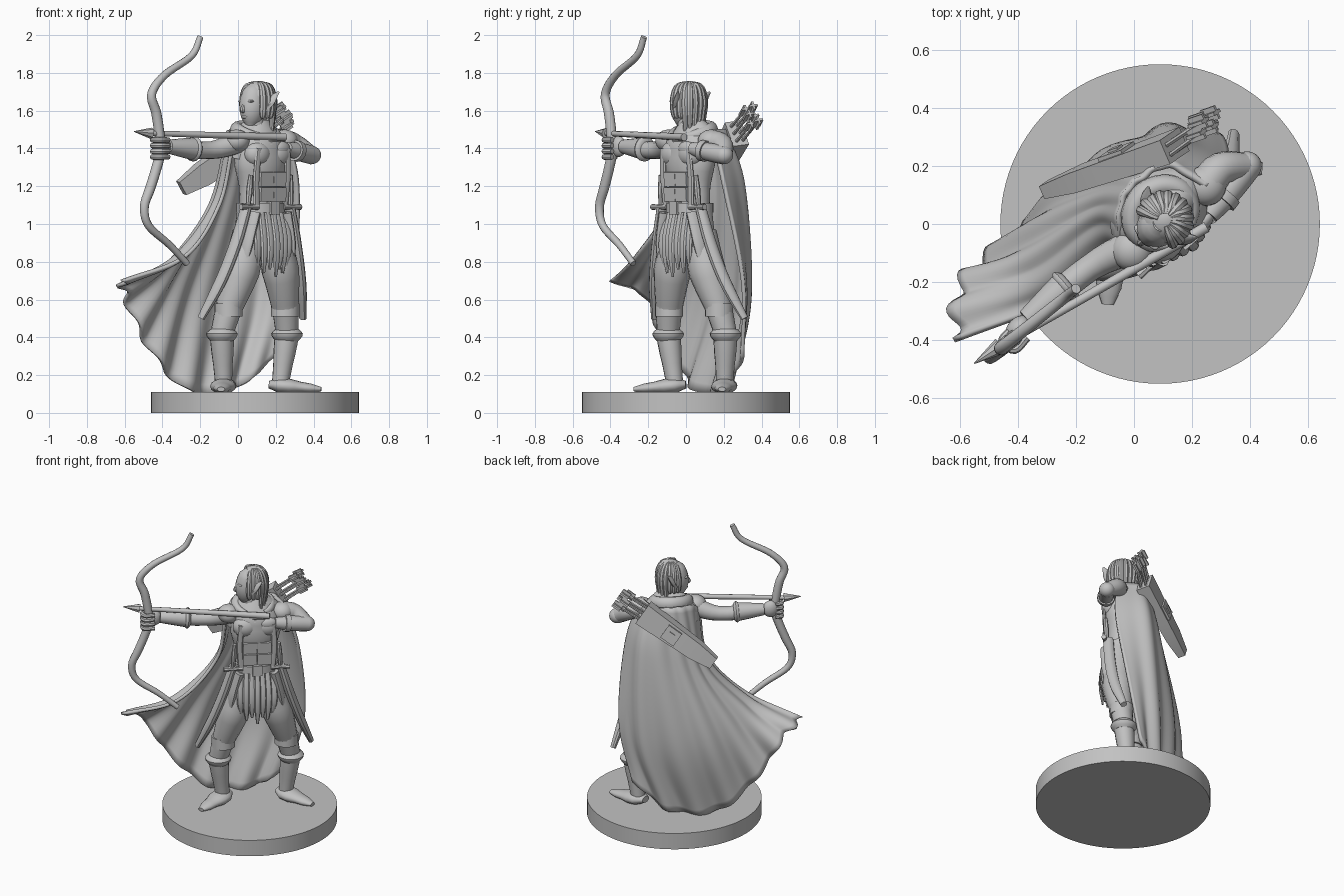
import bpy
import bmesh
from math import sin, cos, pi, radians, atan2
from mathutils import Vector, Matrix

start_cube = bpy.data.objects.get("Cube")
if start_cube:
    bpy.data.objects.remove(start_cube, do_unlink=True)

GREY = (.54, .54, .54, 1)
stone = bpy.data.materials.new("stone grey")
stone.use_nodes = True
stone.diffuse_color = GREY
stone.node_tree.nodes["Principled BSDF"].inputs["Base Color"].default_value = GREY

UP = Vector((0, 0, 1))
SIDE = Vector((.75, .66, 0))       # towards the left shoulder
FRONT = Vector((.66, -.75, 0))     # where the chest faces
GAZE = Vector((-.72, -.69, 0))     # where the face looks
EAR = Vector((-.69, .72, 0))
parts = []


def at_body(sideways, forwards, height):
    return Vector((.12, .02, height)) + SIDE * sideways + FRONT * forwards


def at_head(forwards, sideways, height):
    return Vector((.09, 0, height)) + GAZE * forwards + EAR * sideways


def finish(name, bm):
    bmesh.ops.recalc_face_normals(bm, faces=bm.faces)
    mesh = bpy.data.meshes.new(name)
    bm.to_mesh(mesh)
    bm.free()
    mesh.materials.append(stone)
    obj = bpy.data.objects.new(name, mesh)
    bpy.context.collection.objects.link(obj)
    parts.append(obj)
    return obj


def spline(points, steps):
    pts = [Vector(p) for p in points]
    ext = [pts[0] * 2 - pts[1]] + pts + [pts[-1] * 2 - pts[-2]]
    out = []
    for before, start, stop, after in zip(ext, ext[1:], ext[2:], ext[3:]):
        for k in range(steps):
            t = k / steps
            bend = (before * 2 - start * 5 + stop * 4 - after) * t * t
            twist = (start * 3 - before - stop * 3 + after) * t ** 3
            out.append(start + ((stop - before) * t + bend + twist) / 2)
    return out + [pts[-1]]


def limb(name, points, radii, ratio=1, side=None, sides=16, steps=5):
    """Loft ellipses along a smooth path; the radii spread evenly over it."""
    path = spline(points, steps)
    run = (path[-1] - path[0]).normalized()
    if side is None:
        side = UP if abs(run.z) < .6 else SIDE
    turn, grow = (pi / 4, 2 ** .5) if sides == 4 else (0, 1)
    bm = bmesh.new()
    rings = []
    for i, centre in enumerate(path):
        tangent = (path[min(i + 1, len(path) - 1)] - path[max(i - 1, 0)]).normalized()
        across = tangent.cross(side).normalized()
        along = across.cross(tangent)
        place = i / (len(path) - 1) * (len(radii) - 1)
        k = min(int(place), len(radii) - 2)
        radius = grow * (radii[k] + (radii[k + 1] - radii[k]) * (place - k))
        angles = [turn + 2 * pi * j / sides for j in range(sides)]
        rings.append([bm.verts.new(centre + along * radius * cos(a) + across * radius * ratio * sin(a))
                      for a in angles])
    for low, high in zip(rings, rings[1:]):
        for j in range(sides):
            bm.faces.new((low[j - 1], low[j], high[j], high[j - 1]))
    bm.faces.new(rings[0][::-1])
    bm.faces.new(rings[-1])
    return finish(name, bm)


def block(name, start, stop, radius, ratio=1, side=None):
    """Straight four-sided bar."""
    return limb(name, [start, stop], [radius, radius], ratio, side, sides=4, steps=1)


def blob(name, centre, size, facing):
    """Ellipsoid whose first axis points along facing."""
    bm = bmesh.new()
    bmesh.ops.create_uvsphere(bm, u_segments=24, v_segments=14, radius=1)
    spin = Matrix.Rotation(atan2(facing.y, facing.x), 4, "Z")
    bm.transform(Matrix.Translation(centre) @ spin @ Matrix.Diagonal((*size, 1)))
    return finish(name, bm)


# Round base
bm = bmesh.new()
bmesh.ops.create_cone(bm, cap_ends=True, segments=96, radius1=.55, radius2=.55, depth=.11,
                      matrix=Matrix.Translation((.09, 0, .055)))
finish("base", bm)

# Torso, belt, shoulder mantle
limb("torso", [at_body(0, 0, .85), at_body(0, 0, 1.55)], [.12, .15, .125, .13, .16, .15, .05],
     ratio=.7, sides=24, steps=18)
limb("belt", [at_body(0, 0, 1.06), at_body(0, 0, 1.11)], [.14, .14], ratio=.8, sides=32, steps=1)
block("buckle", at_body(0, .1, 1.05), at_body(0, .1, 1.12), .03, ratio=.7)
limb("mantle", [at_body(0, -.06, 1.36), at_body(0, -.01, 1.55)], [.19, .185, .17, .13, .07],
     ratio=.65, sides=24, steps=12)

# Lowered hood, a soft roll around the neck that hangs down the back
arc = [radians(angle) for angle in range(-150, 151, 30)]
limb("hood", [at_body(.11 * sin(a) - .01, -.02 - .1 * cos(a), 1.48 + .02 * cos(a)) for a in arc],
     [.02, .045, .05, .045, .02], ratio=.8, side=UP)
blob("hood_back", at_body(-.02, -.1, 1.46), (.06, .11, .08), FRONT)

for m in (-1, 1):
    # Chest armour
    blob("chest_plate", at_body(.07 * m, .055, 1.37), (.06, .08, .07), FRONT)
    blob("shoulder_pad", at_body(.17 * m, 0, 1.44), (.07, .07, .06), FRONT)
    for height in (1.12, 1.2):
        block("belly_plate", at_body(.045 * m, .085, height), at_body(.045 * m, .09, height + .075), .044, ratio=.4)
    limb("side_strap", [at_body(.1 * m, .08, 1.1), at_body(.11 * m, .09, 1.25), at_body(.1 * m, .1, 1.4)],
         [.02, .02], ratio=.6, sides=8)

    # Sheathed blades on the hips
    limb("scabbard", [at_body(.15 * m, .06, 1.1), at_body(.21 * m, .04, .9), at_body(.28 * m, 0, .7),
                      at_body(.36 * m, -.07, .5)], [.027, .03, .03, .028, .018], ratio=1.2, sides=10)
    limb("hilt", [at_body(.15 * m, .07, 1.1), at_body(.14 * m, .08, 1.26)], [.013, .018, .012], sides=8)
    limb("hilt_guard", [at_body(.15 * m - .06, .08, 1.09), at_body(.15 * m + .06, .08, 1.09)],
         [.016, .012, .016], sides=8)

    # Tunic hanging over the hips
    limb("hip_panel", [at_body(.11 * m, .03, 1.06), at_body(.15 * m, .03, .9), at_body(.17 * m, .02, .76)],
         [.035, .03, .02], ratio=2.5)

    # Legs, boots and feet
    hip, thigh = at_body(.08 * m, 0, .95), at_body(.14 * m, 0, .75)
    knee, shin = at_body(.2 * m, -.03, .55), at_body(.23 * m, -.05, .42)
    ankle = at_body(.2 * m, -.07, .15)
    toe = SIDE * .7 * m + FRONT * .7
    limb("thigh", [hip, thigh, knee, shin], [.09, .1, .07, .06])
    limb("boot", [shin, ankle], [.065, .06, .05, .045])
    limb("boot_cuff", [shin - UP * .04, shin + UP * .025], [.06, .08, .085, .06])
    limb("knee_band", [knee - UP * .04, knee + UP * .03], [.075, .075], steps=1)
    limb("foot", [ankle - toe * .06, ankle + toe * .22 - UP * .025], [.02, .04, .04, .03, .025, .012],
         ratio=1.7, steps=10)

# Hanging skirt strips
for i in range(-3, 4):
    s = i * .033
    lean = abs(s) * .3
    limb("skirt_strip", [at_body(s, .1 - lean, 1.06), at_body(s * 1.1, .13 - lean, .9),
                         at_body(s, .12 - lean, .72 + .03 * (i % 2) + lean)],
         [.018, .021, .021, .02, .008], ratio=.7, sides=8)

# Cape: folds from shoulders to hem, left edge round the back to the right edge
folds = [
    [(.25, .13, 1.5), (.32, .2, 1.2), (.3, .3, .7), (.2, .3, .3)],
    [(.12, .2, 1.5), (.13, .3, 1.2), (.08, .32, .6), (-.03, .2, .12)],
    [(.03, .16, 1.5), (-.04, .2, 1.15), (-.2, .17, .6), (-.28, .04, .13)],
    [(-.03, .1, 1.5), (-.13, .09, 1.1), (-.33, 0, .7), (-.48, -.1, .36)],
    [(-.05, 0, 1.48), (-.14, 0, 1.1), (-.36, -.15, .8), (-.6, -.22, .62)],
    [(-.03, -.1, 1.4), (-.1, -.1, 1.1), (-.28, -.27, .83), (-.62, -.4, .7)]]
grid = [spline(row, 16) for row in zip(*[spline(fold, 10) for fold in folds])]
bm = bmesh.new()
cape = []
for r, row in enumerate(grid):
    fall = r / (len(grid) - 1)
    line = []
    for c, point in enumerate(row):
        u = c / (len(row) - 1)
        flow = row[min(c + 1, len(row) - 1)] - row[max(c - 1, 0)]
        ripple = sin(u * 44) * (.003 + .024 * fall * fall) * min(1, u * 4 + .2)
        line.append(bm.verts.new(point + flow.cross(UP).normalized() * ripple))
    cape.append(line)
for upper, lower in zip(cape, cape[1:]):
    for k in range(len(upper) - 1):
        bm.faces.new((upper[k], upper[k + 1], lower[k + 1], lower[k]))
thick = finish("cape", bm).modifiers.new("thickness", "SOLIDIFY")
thick.thickness = .02
thick.offset = 0

# Recurved bow, sampled evenly from the lower tip to the upper tip
grip = Vector((-.41, -.39, 1.39))
reach = Vector((-.78, -.62, 0))
curve = [-.18, -.06, .08, .11, .07, .03, 0, .01, .03, .06, -.03, -.21, -.27]
bow_path = [grip + reach * bow + UP * .1 * (i - 6) for i, bow in enumerate(curve)]
limb("bow", bow_path, [.017, .021, .027, .028, .027, .021, .017], side=FRONT, sides=12)

# Nocked arrow
tail, neck, tip = Vector((.25, -.01, 1.46)), Vector((-.46, -.42, 1.48)), Vector((-.55, -.48, 1.49))
limb("arrow_shaft", [tail, neck], [.02, .014], sides=10, steps=1)
limb("arrow_head", [neck, tip], [.03, .002], sides=8, steps=1)

# Bow arm, reaching out to the right
shoulder, elbow, wrist = at_body(-.13, 0, 1.44), Vector((-.15, -.15, 1.39)), Vector((-.37, -.33, 1.41))
limb("bow_arm", [shoulder, elbow, wrist], [.06, .055, .046, .046, .032])
cuff = elbow.lerp(wrist, .4)
limb("bow_bracer", [cuff, wrist], [.06, .053, .045, .037])
limb("bow_cuff", [elbow.lerp(wrist, .32), elbow.lerp(wrist, .46)], [.05, .068, .066, .05])
blob("bow_hand", wrist + GAZE * .04, (.05, .035, .055), GAZE)
for i in range(4):
    knuckle = grip + UP * (.03 * i - .035)
    limb("bow_finger", [knuckle - EAR * .03 - GAZE * .03, knuckle + GAZE * .03 - EAR * .03,
                        knuckle + GAZE * .04 + EAR * .02, knuckle + EAR * .03], [.014, .016, .012], sides=8)

# Drawing arm, elbow back
shoulder, elbow, wrist = at_body(.17, 0, 1.44), Vector((.39, .2, 1.365)), Vector((.26, .03, 1.4))
limb("draw_upper_arm", [shoulder, Vector((.3, .19, 1.42)), elbow], [.06, .06, .055, .045])
blob("draw_elbow", elbow, (.05, .05, .048), SIDE)
limb("draw_forearm", [elbow, wrist], [.05, .05, .046, .032])
limb("draw_cuff", [elbow.lerp(wrist, .55), elbow.lerp(wrist, .7)], [.056, .056], steps=1)
blob("draw_hand", wrist + GAZE * .04, (.055, .028, .038), GAZE)
for i in range(4):
    knuckle = wrist + GAZE * .06 + UP * (.022 * i - .025)
    limb("draw_finger", [knuckle, knuckle + GAZE * .07, knuckle + GAZE * .08 + EAR * .02],
         [.014, .014, .01], sides=8)

# Quiver across the back with spare arrows
mouth, end = Vector((.14, .27, 1.48)), Vector((-.3, .12, 1.19))
axis = (mouth - end).normalized()
width = axis.cross(Vector((-.55, .8, 0))).normalized()
flat = width.cross(axis)
limb("quiver", [end, mouth], [.04, .06, .065, .07, .075], ratio=.6, side=width, sides=4, steps=4)
plate = end + axis * .32 + flat * .045
for size, lift in ((.05, 0), (.02, .008)):
    middle = plate + flat * lift
    block("quiver_plate", middle - axis * size, middle + axis * size, size, ratio=.008 / size, side=width)
for i in range(6):
    nock = mouth + width * .046 * (i % 3 - 1) + flat * (.036 * (i // 3) - .018)
    top = nock + axis * (.13 + .025 * (i % 2)) + Vector((0, .04, .02))
    limb("spare_arrow", [nock, top], [.009, .009], sides=6, steps=1)
    for fin in (width, flat):
        block("fletching", top - axis * .05, top + axis * .01, .024, ratio=.25, side=fin)

# Head, face and ears
limb("neck", [at_head(-.01, 0, 1.46), at_head(0, 0, 1.58)], [.05, .043], steps=1)
limb("face", [at_head(.035, 0, 1.515), at_head(-.01, 0, 1.74)], [.02, .05, .065, .07, .068, .06, .03],
     ratio=1.12, side=EAR, sides=20, steps=12)
limb("nose", [at_head(.07, 0, 1.65), at_head(.092, 0, 1.605), at_head(.075, 0, 1.595)], [.008, .014, .01], sides=8)
blob("lips", at_head(.074, 0, 1.567), (.012, .022, .009), GAZE)
for m in (-1, 1):
    blob("brow", at_head(.066, .03 * m, 1.65), (.015, .026, .008), GAZE)
    limb("ear", [at_head(.01, .06 * m, 1.6), at_head(-.06, .12 * m, 1.7)], [.014, .018, .003], ratio=2, sides=8)

# Hair: cap and long locks
blob("hair_cap", at_head(-.025, 0, 1.665), (.088, .083, .092), GAZE)
for i in range(13):
    angle = radians(66 + 19 * i)
    low = 1.46 if 2 < i < 10 else 1.56
    limb("hair_lock", [at_head(r * cos(angle) - .02, r * sin(angle), z)
                       for r, z in ((.02, 1.745), (.065, 1.725), (.085, 1.66), (.08, 1.58), (.075, low))],
         [.012, .018, .02, .008], sides=8)

# Smooth shading with crisp edges
bpy.ops.object.select_all(action="DESELECT")
for obj in parts:
    obj.select_set(True)
bpy.context.view_layer.objects.active = parts[0]
bpy.ops.object.shade_smooth_by_angle(angle=radians(38))
